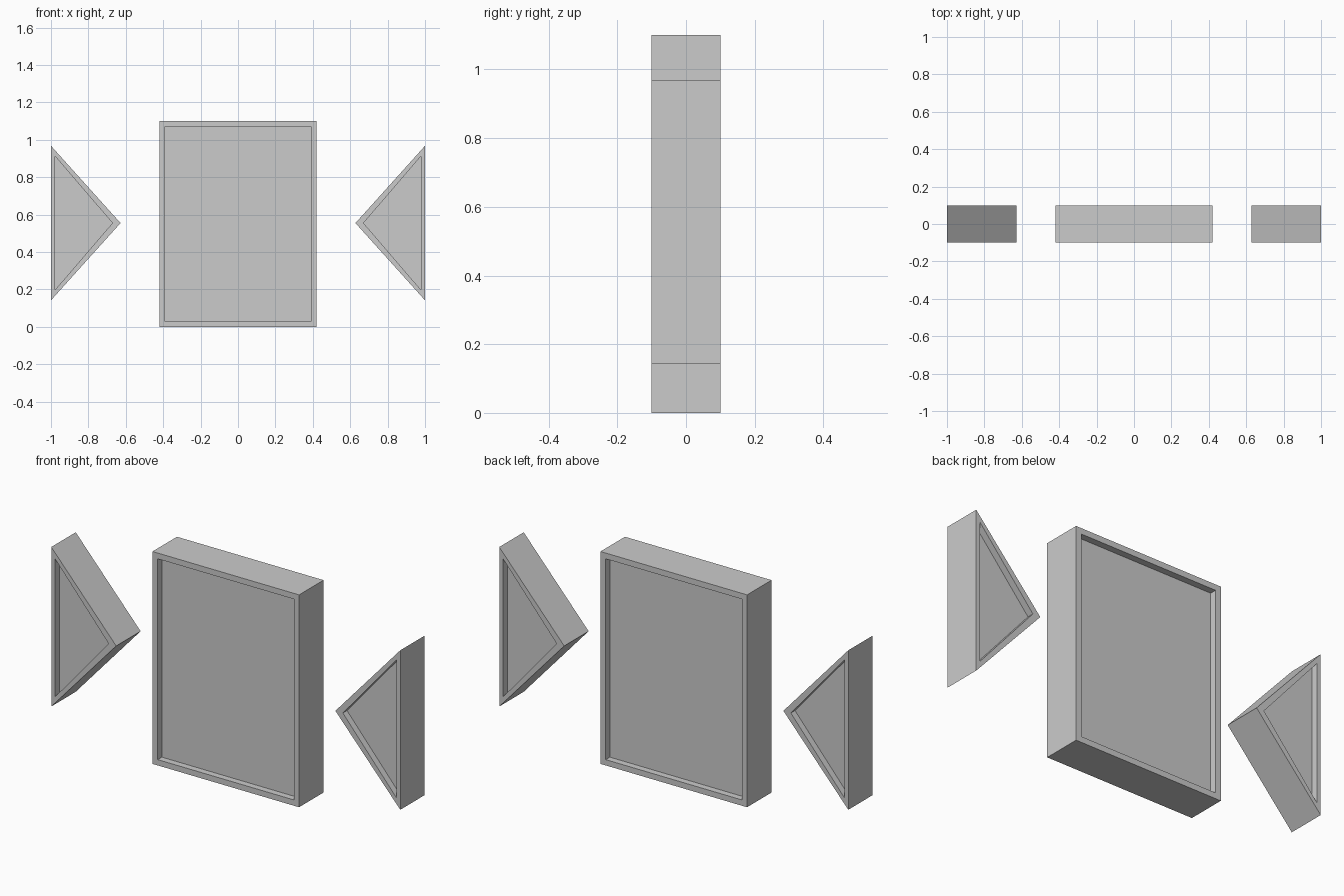
import bpy, bmesh

if "Cube" in bpy.data.objects:
    bpy.data.objects.remove(bpy.data.objects["Cube"])

HALF_DEPTH = 0.10
RECESS = 0.034


def framed_panel(name, outer, inner):
    """Solid prism with a rimmed recess in both the front and back face."""
    bm = bmesh.new()
    n = len(outer)

    def ring(pts, y):
        return [bm.verts.new((x, y, z)) for x, z in pts]

    # Loops run from the front panel, over the rims, to the back panel
    rings = [ring(inner, -HALF_DEPTH + RECESS), ring(inner, -HALF_DEPTH),
             ring(outer, -HALF_DEPTH), ring(outer, HALF_DEPTH),
             ring(inner, HALF_DEPTH), ring(inner, HALF_DEPTH - RECESS)]
    for a, b in zip(rings, rings[1:]):
        for i in range(n):
            j = (i + 1) % n
            bm.faces.new((a[i], a[j], b[j], b[i]))
    bm.faces.new(rings[0])
    bm.faces.new(rings[-1])
    bmesh.ops.recalc_face_normals(bm, faces=bm.faces)
    mesh = bpy.data.meshes.new(name)
    bm.to_mesh(mesh)
    bm.free()
    obj = bpy.data.objects.new(name, mesh)
    bpy.context.collection.objects.link(obj)
    return obj


def rect(hw, z0, z1):
    return [(-hw, z0), (hw, z0), (hw, z1), (-hw, z1)]


def arrow(side, base, tip, half_height, zc=0.555):
    return [(side * base, zc - half_height), (side * tip, zc),
            (side * base, zc + half_height)]


# Central rectangular panel
framed_panel("center_panel", rect(0.42, 0.0, 1.10), rect(0.39, 0.03, 1.07))

# Triangular side panels pointing to the centre
for label, side in (("left", -1), ("right", 1)):
    framed_panel(label + "_triangle_panel",
                 arrow(side, 1.0, 0.628, 0.413),
                 arrow(side, 0.978, 0.671, 0.357))
